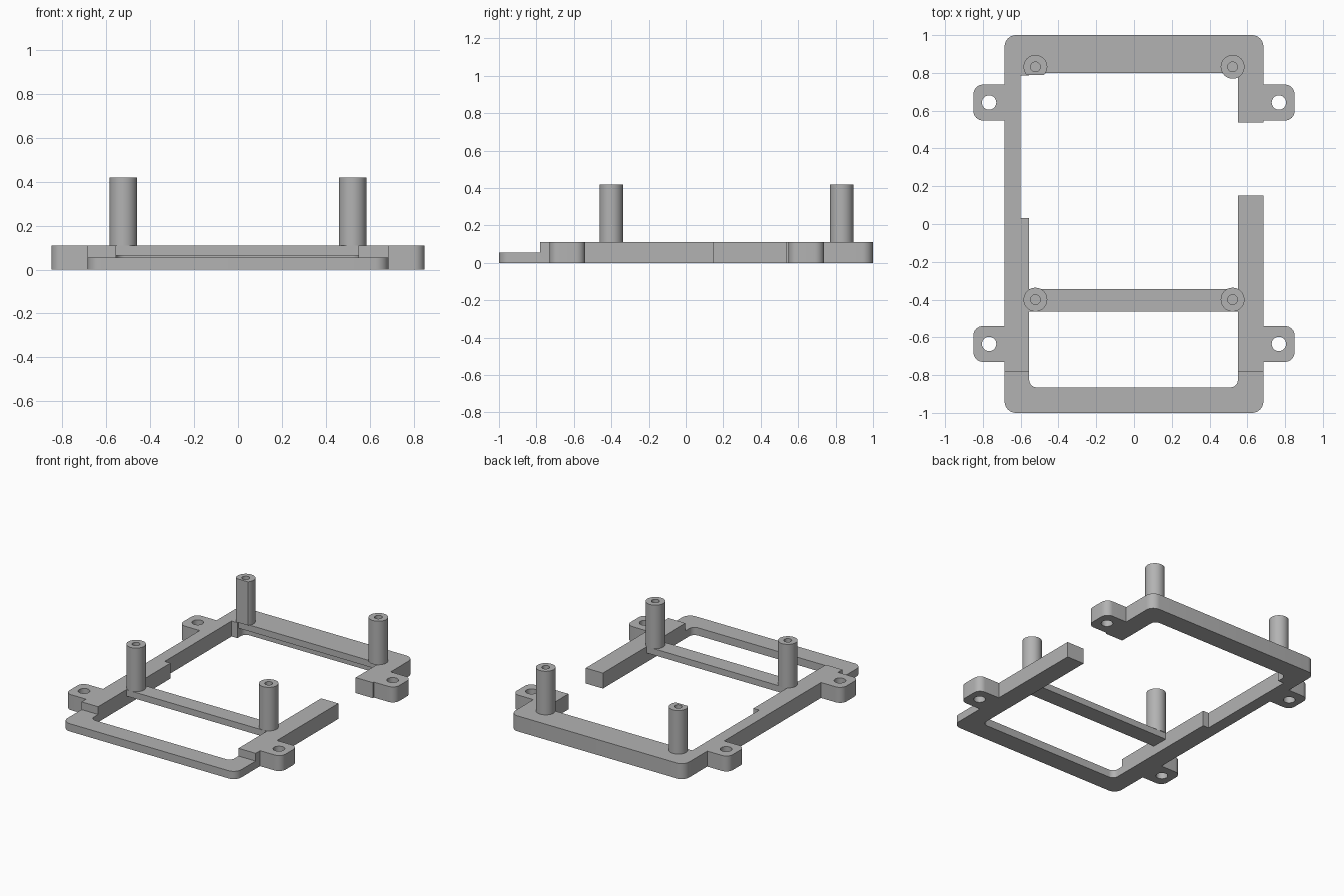
import bpy
import bmesh
from math import cos, sin, pi

if "Cube" in bpy.data.objects:
    bpy.data.objects.remove(bpy.data.objects["Cube"])

grey = bpy.data.materials.new("plain grey")
grey.use_nodes = True
grey.diffuse_color = (0.45, 0.45, 0.45, 1)
grey.node_tree.nodes["Principled BSDF"].inputs["Base Color"].default_value = (0.45, 0.45, 0.45, 1)

TOP = 0.11      # rail height
SHELF = 0.065   # underside of the bridging bars
LOW = 0.055     # height of the lowered front
POST_TOP = 0.42


def prism(name, outline, z0, z1):
    """Extrude a flat outline between two heights."""
    bm = bmesh.new()
    face = bm.faces.new([bm.verts.new((x, y, z0)) for x, y in outline])
    up = bmesh.ops.extrude_face_region(bm, geom=[face])["geom"]
    verts = [v for v in up if isinstance(v, bmesh.types.BMVert)]
    bmesh.ops.translate(bm, verts=verts, vec=(0, 0, z1 - z0))
    bmesh.ops.recalc_face_normals(bm, faces=bm.faces)
    mesh = bpy.data.meshes.new(name)
    bm.to_mesh(mesh)
    bm.free()
    mesh.materials.append(grey)
    ob = bpy.data.objects.new(name, mesh)
    bpy.context.collection.objects.link(ob)
    return ob


def box(name, x0, x1, y0, y1, z0, z1):
    return prism(name, [(x0, y0), (x1, y0), (x1, y1), (x0, y1)], z0, z1)


def rounded(name, x0, x1, y0, y1, z0, z1, r, steps=8):
    corners = [(x1 - r, y1 - r), (x0 + r, y1 - r), (x0 + r, y0 + r), (x1 - r, y0 + r)]
    pts = []
    for q, (cx, cy) in enumerate(corners):
        for i in range(steps + 1):
            a = (q + i / steps) * pi / 2
            pts.append((cx + r * cos(a), cy + r * sin(a)))
    return prism(name, pts, z0, z1)


def cylinder(name, x, y, r, z0, z1, n=40):
    return prism(name, [(x + r * cos(2 * pi * i / n), y + r * sin(2 * pi * i / n))
                        for i in range(n)], z0, z1)


def combine(ob, other, operation):
    """Apply a boolean and discard the helper."""
    other.hide_render = True
    mod = ob.modifiers.new("shape", "BOOLEAN")
    mod.operation, mod.solver, mod.object = operation, "EXACT", other
    bpy.context.view_layer.objects.active = ob
    bpy.ops.object.modifier_apply(modifier=mod.name)
    bpy.data.objects.remove(other)


# Rounded ring with four screw tabs
frame = rounded("frame", -0.685, 0.685, -1, 1, 0, TOP, 0.06)
tabs = [(side, y) for side in (-1, 1) for y in (-0.635, 0.643)]
for side, y in tabs:
    x0, x1 = sorted((side * 0.6, side * 0.85))
    combine(frame, rounded("tab", x0, x1, y - 0.095, y + 0.095, 0, TOP, 0.05), "UNION")
combine(frame, rounded("opening", -0.555, 0.55, -0.865, 0.865, -1, 1, 0.04), "DIFFERENCE")

# Bars bridging the opening, level with the rail tops
combine(frame, box("cross_bar", -0.6, 0.6, -0.463, -0.343, SHELF, TOP), "UNION")
combine(frame, box("back_shelf", -0.6, 0.6, 0.80, 0.93, SHELF, TOP), "UNION")

# Lowered front, gap in the left rail, relief in the right rail
combine(frame, box("front_step", -1, 1, -1.2, -0.78, LOW, 1), "DIFFERENCE")
combine(frame, box("rail_gap", 0.5, 0.75, 0.15, 0.537, -1, 1), "DIFFERENCE")
combine(frame, box("rail_relief", -0.6, -0.5, 0.033, 0.785, -1, 1), "DIFFERENCE")
for side, y in tabs:
    combine(frame, cylinder("tab_hole", side * 0.767, y, 0.038, -1, 1), "DIFFERENCE")

# Hollow standoff posts
parts = [frame]
for y, row in ((-0.4, "front"), (0.832, "back")):
    for side, hand in ((-1, "right"), (1, "left")):
        x = side * 0.522
        post = cylinder(f"{row}_{hand}_post", x, y, 0.063, TOP, POST_TOP)
        combine(post, cylinder("post_hole", x, y, 0.026, 0.15, 1, 24), "DIFFERENCE")
        if row == "back" and side < 0:
            combine(post, box("post_flat", -0.6, -0.4, 0.6, 0.79, -1, 1), "DIFFERENCE")
        parts.append(post)

# Smooth round walls, crisp edges
bpy.ops.object.select_all(action="DESELECT")
for ob in parts:
    ob.select_set(True)
bpy.context.view_layer.objects.active = frame
bpy.ops.object.shade_smooth_by_angle(angle=pi / 6)
